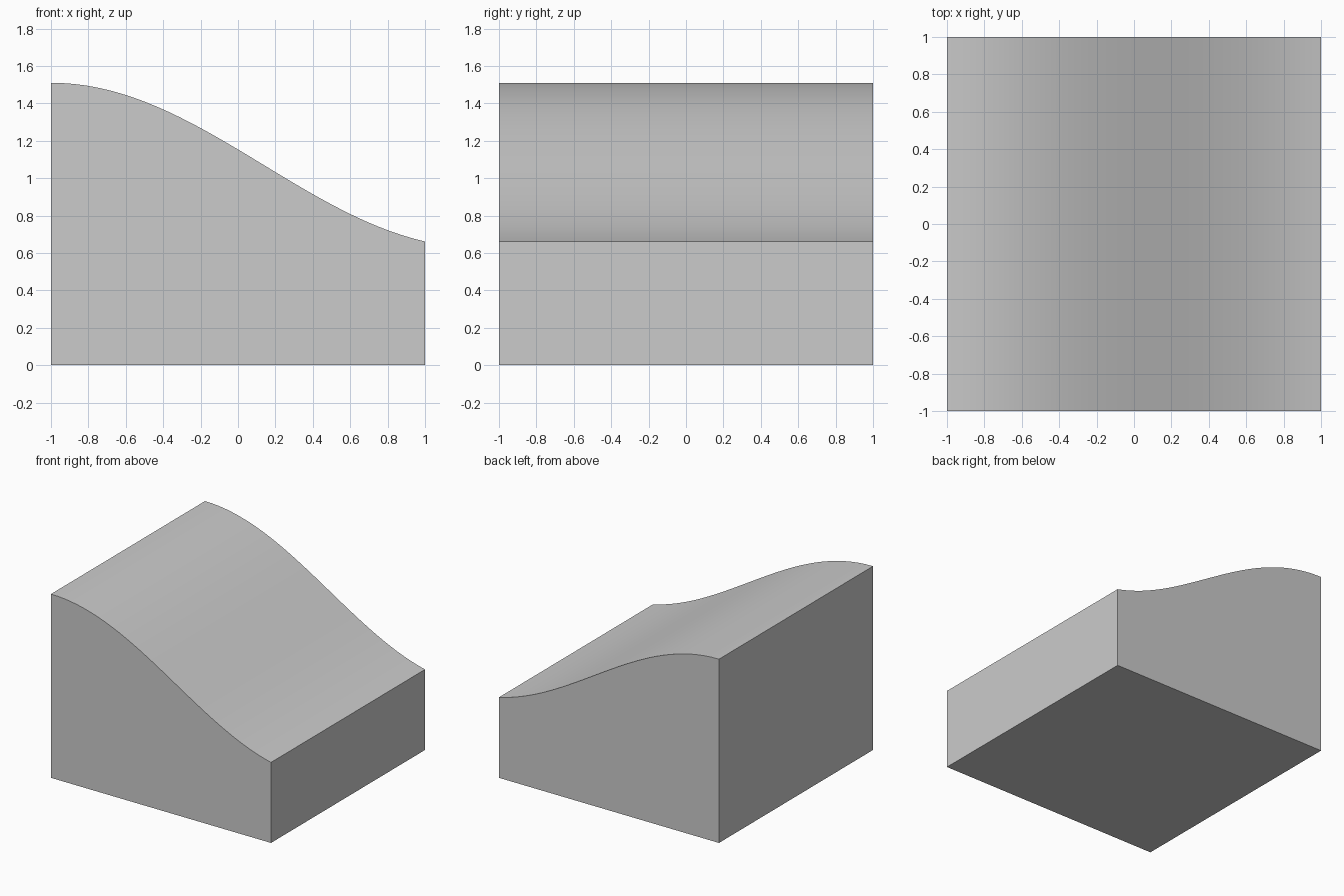
import bpy, bmesh, math

if "Cube" in bpy.data.objects:
    bpy.data.objects.remove(bpy.data.objects["Cube"])

STEPS = 32


def top_height(x):
    # Half-wave slope: crest on the left, levelling out on the right
    return 1.07 + 0.44 * math.cos(1.38 * (x + 1))


# Side profile: flat base, straight sides, wavy top
xs = [1 - 2 * i / STEPS for i in range(STEPS + 1)]
profile = [(-1, 0), (1, 0)] + [(x, top_height(x)) for x in xs]

# Extrude the profile from front to back
bm = bmesh.new()
front = bm.faces.new([bm.verts.new((x, -1, z)) for x, z in profile])
extruded = bmesh.ops.extrude_face_region(bm, geom=[front], use_keep_orig=True)
moved = [v for v in extruded["geom"] if isinstance(v, bmesh.types.BMVert)]
bmesh.ops.translate(bm, verts=moved, vec=(0, 2, 0))
bmesh.ops.recalc_face_normals(bm, faces=bm.faces)

mesh = bpy.data.meshes.new("wave_slope_block")
bm.to_mesh(mesh)
bm.free()
block = bpy.data.objects.new("wave_slope_block", mesh)
bpy.context.collection.objects.link(block)

# Smooth top, crisp outer edges
bpy.context.view_layer.objects.active = block
block.select_set(True)
bpy.ops.object.shade_smooth_by_angle(angle=math.radians(30))
